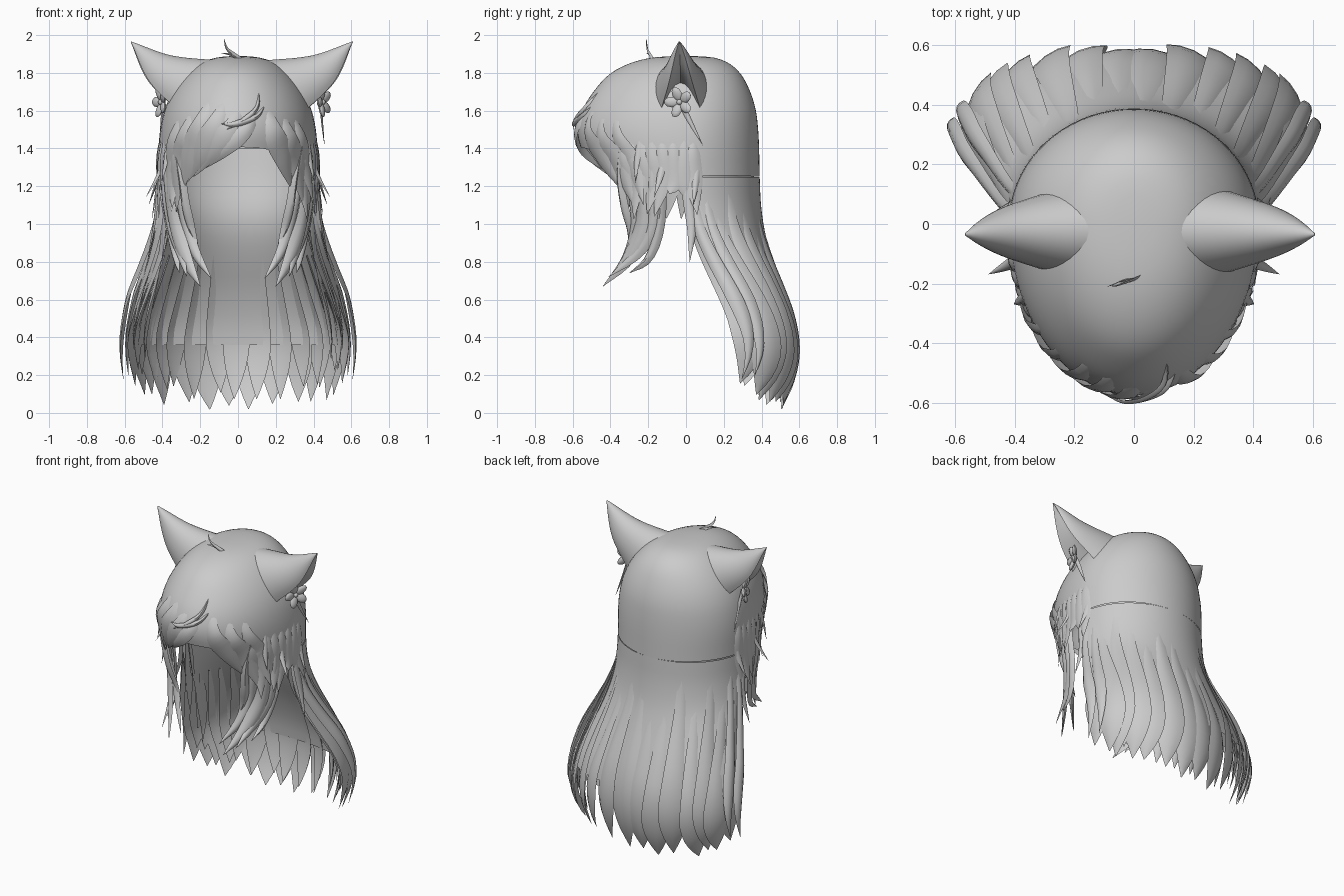
import bpy, bmesh, math, random
from mathutils import Vector

if "Cube" in bpy.data.objects:
    bpy.data.objects.remove(bpy.data.objects["Cube"])

random.seed(4)
grey = bpy.data.materials.new("soft grey")
grey.diffuse_color = (0.6, 0.6, 0.6, 1)
grey.use_nodes = True
grey.node_tree.nodes["Principled BSDF"].inputs["Base Color"].default_value = grey.diffuse_color

# Head outline: height, half width, front depth, back depth
LEVELS = [(1.89, 0, 0, 0), (1.885, .09, .14, .12), (1.86, .18, .27, .21), (1.8, .265, .395, .285),
          (1.7, .345, .49, .34), (1.6, .39, .55, .37), (1.5, .412, .575, .382),
          (1.4, .42, .555, .387), (1.25, .42, .48, .39), (0.9, .43, .42, .40)]
LEVELS = [(-math.sqrt(1.89 - r[0]),) + r[1:] for r in LEVELS]


def table(rows, key):
    """Smooth lookup in rows sorted by descending first value."""
    key = min(max(key, rows[-1][0]), rows[0][0])
    k = next(i for i in range(len(rows) - 1) if key >= rows[i + 1][0])
    a, b = rows[k], rows[k + 1]
    p, q = rows[max(k - 1, 0)], rows[min(k + 2, len(rows) - 1)]
    h = b[0] - a[0]
    f = (key - a[0]) / h
    res = []
    for i in range(1, len(a)):
        m0 = (b[i] - p[i]) / (b[0] - p[0]) * h
        m1 = (q[i] - a[i]) / (q[0] - a[0]) * h
        res.append(a[i] + f * m0 + f * f * (3 * (b[i] - a[i]) - 2 * m0 - m1)
                   + f ** 3 * (2 * (a[i] - b[i]) + m0 + m1))
    return res


def head(deg, z, off=0.0):
    """Point on the head; 0 degrees is the front, +90 is +x."""
    t = math.radians(deg)
    hx, yf, yb = table(LEVELS, -math.sqrt(max(1.89 - z, 0)))
    c = math.cos(t)
    return Vector(((hx + off) * math.sin(t), -c * ((yf if c > 0 else yb) + off), z))


def finish(bm, name, angle=50):
    bmesh.ops.recalc_face_normals(bm, faces=bm.faces)
    me = bpy.data.meshes.new(name)
    bm.to_mesh(me)
    bm.free()
    ob = bpy.data.objects.new(name, me)
    bpy.context.collection.objects.link(ob)
    me.materials.append(grey)
    bpy.ops.object.select_all(action='DESELECT')
    ob.select_set(True)
    bpy.context.view_layer.objects.active = ob
    bpy.ops.object.shade_smooth_by_angle(angle=math.radians(angle))


def bridge(bm, rings, closed=True):
    n = len(rings[0])
    for r, s in zip(rings, rings[1:]):
        for i in range(n if closed else n - 1):
            j = (i + 1) % n
            bm.faces.new((r[i], r[j], s[j], s[i]))


def spline(pts, f):
    """Catmull-Rom point at f in 0..1."""
    n = len(pts) - 1
    k = min(int(f * n), n - 1)
    u = f * n - k
    p1, p2 = pts[k], pts[k + 1]
    p0 = pts[k - 1] if k else p1 * 2 - p2
    p3 = pts[k + 2] if k + 2 <= n else p2 * 2 - p1
    return 0.5 * (p1 * 2 + (p2 - p0) * u + (p0 * 2 - p1 * 5 + p2 * 4 - p3) * u * u
                  + (p1 * 3 - p0 - p2 * 3 + p3) * u ** 3)


def lock(bm, pts, w0, w1, thick=.02, taper=.55, steps=14, centre=(0, 0), blunt=1.6):
    """Tapering lens-shaped hair lock along a path, facing away from the centre."""
    pts = [Vector(p) for p in pts]
    rings = []
    for i in range(steps + 1):
        f = i / steps
        p = spline(pts, f)
        tan = (spline(pts, min(f + .02, 1)) - spline(pts, max(f - .02, 0))).normalized()
        out = Vector((p.x - centre[0], p.y - centre[1], 0)).normalized()
        side = tan.cross(out).normalized()
        out = side.cross(tan)
        k = max(0.0, (f - taper) / (1 - taper))
        w = (w0 + (w1 - w0) * min(f / taper, 1)) * max(.02, 1 - k ** blunt)
        th = thick * max(.05, 1 - k ** 2)
        ring = []
        for a, b in ((-.5, -.25), (-.27, .3), (0, .5), (.27, .3), (.5, -.25), (0, .05)):
            ring.append(bm.verts.new(p + side * (w * a) + out * (th * b)))
        rings.append(ring)
    bridge(bm, rings)
    bm.faces.new(rings[-1])


def head_lock(bm, spec, w0, w1, **kw):
    lock(bm, [head(*s) for s in spec], w0, w1, **kw)


# Scalp cap: longer at the sides, cut high over the face
HEM = [(180, 1.25), (90, 1.25), (75, 1.2), (52, 1.22), (38, 1.29), (28, 1.38), (0, 1.41)]
bm = bmesh.new()
COLS, ROWS = 72, 24
rings = []
for r in range(1, ROWS + 1):
    ring = []
    for c in range(COLS):
        deg = c * 360 / COLS - 180
        hem = table(HEM, abs(deg))[0]
        ring.append(bm.verts.new(head(deg, 1.89 - (1.89 - hem) * (r / ROWS) ** 1.7)))
    rings.append(ring)
bridge(bm, rings)
pole = bm.verts.new((0, 0, 1.89))
for c in range(COLS):
    bm.faces.new((pole, rings[0][c], rings[0][(c + 1) % COLS]))
finish(bm, "scalp_cap")

# Back hair sweeps outward below the neck, then curls in at the tips
SWEEP = [(1.25, 0), (1.1, .04), (.95, .16), (.8, .39), (.65, .66), (.5, .89), (.4, .98),
         (.32, 1), (.2, .93), (.1, .8), (0, .6)]
# Inset of the inner layer, closest to the neck at the nape
INSET = [(1.4, -.012), (1.25, -.03), (1.05, -.075), (.9, -.075), (.6, -.045), (.1, -.03)]


def back(deg, z, off=0.0):
    s = table(SWEEP, z)[0]
    a = math.radians(deg)
    sn, c = math.sin(a), max(math.cos(a), 0)
    x = (.42 + .145 * s + off) * sn
    y = (.39 * (1 - s) + off) * c + s * (.325 + .25 * c ** .85)
    return Vector((x, y, z))


def sheet(name, top, low, off):
    bm = bmesh.new()
    rows = []
    for r in range(21):
        z = top + (low - top) * r / 20
        rows.append([bm.verts.new(back(-90 + 5 * c, z, off(z))) for c in range(37)])
    bridge(bm, rows, closed=False)
    finish(bm, name)


sheet("back_hair_sheet", 1.25, .42, lambda z: 0)
sheet("nape_sheet", 1.4, .36, lambda z: table(INSET, z)[0])


def back_path(deg, tip, off=0.0, drift=0.0, top=1.22, sink=.022):
    pts = []
    for i in range(10):
        f = i / 9
        g = min(1, f * 1.8)
        pts.append(back(deg + drift * f * f, top + (tip - top) * f, off * g - sink * (1 - g)))
    return pts


# Outer locks over the sheet
bm = bmesh.new()
for i in range(14):
    deg = -84.5 + 13 * i
    tip = -.005 + .15 * (abs(deg) / 88) ** 2 + random.uniform(0, .05)
    lock(bm, back_path(deg, tip, random.uniform(-.002, .012), random.uniform(-6, 6),
                       1.25 - random.uniform(0, .3)),
         .08, .185, thick=.028, taper=.72, steps=20, centre=(0, .15), blunt=2)
finish(bm, "back_hair_outer")

# Inner row of locks continuing the nape layer
bm = bmesh.new()
for i in range(15):
    deg = -84 + 12 * i
    tip = .06 + .16 * (abs(deg) / 88) ** 2 + random.uniform(0, .06)
    lock(bm, back_path(deg, tip, -.03, random.uniform(-7, 7), .85, .055),
         .10, .14, thick=.025, taper=.6, steps=14, centre=(0, .15), blunt=2)
finish(bm, "back_hair_inner")

# Loose strands flaring outside the main mass
bm = bmesh.new()
for s in (-1, 1):
    for deg, tip, off, w in ((86, .18, .055, .085), (76, .2, .035, .09), (88, .34, -.01, .07), (84, .28, -.07, .09)):
        lock(bm, back_path(s * deg, tip, off, 4 * s, 1.2), w * .6, w, thick=.025, taper=.6,
             steps=18, centre=(0, .15))
finish(bm, "loose_strands")

# Short layered locks hanging at the sides
bm = bmesh.new()
for s in (-1, 1):
    for i in range(8):
        deg = 50 + 6.5 * i
        tip = 1.02 + random.uniform(0, .14)
        sway = random.uniform(-8, 4)
        head_lock(bm, [(s * deg, 1.66 - random.uniform(0, .2), -.022), (s * deg, 1.38, .001),
                       (s * (deg + sway * .2), 1.22, .005), (s * (deg + sway), tip, random.uniform(0, .03))],
                  .04, .10, thick=.016, taper=.6)
    # flicked strands standing off the sides
    for deg, z, out in ((62, 1.22, .05), (75, 1.14, .09), (98, 1.1, .05)):
        head_lock(bm, [(s * (deg + 4), z + .35, -.02), (s * deg, z + .15, .008), (s * (deg - 3), z, out)],
                  .03, .045, thick=.018, taper=.4)
    # long thin strand in front of the back hair
    lock(bm, [(s * .40, .0, 1.4), (s * .42, .0, 1.2), (s * .44, .03, 1.0), (s * .48, .02, .8)],
         .03, .06, thick=.02, taper=.55)
finish(bm, "side_locks")

# Long face-framing locks
bm = bmesh.new()
for s in (-1, 1):
    for pts, w in (
        (((.36, -.22, 1.45), (.37, -.23, 1.22), (.34, -.23, 1.0), (.28, -.31, .82), (.20, -.44, .67)), .11),
        (((.34, -.29, 1.42), (.32, -.29, 1.2), (.28, -.27, 1.0), (.23, -.31, .85), (.14, -.40, .71)), .08),
        (((.38, -.17, 1.45), (.39, -.18, 1.2), (.36, -.18, 1.0), (.31, -.26, .85), (.27, -.41, .72)), .09),
        (((.33, -.34, 1.42), (.30, -.35, 1.25), (.28, -.33, 1.1), (.25, -.30, .98), (.21, -.30, .88)), .06),
        (((.38, -.14, 1.4), (.40, -.13, 1.2), (.37, -.14, 1.0), (.33, -.20, .82), (.31, -.30, .74)), .06)):
        lock(bm, [(s * x, y, z) for x, y, z in pts], w * .6, w, thick=.035, taper=.6)
finish(bm, "framing_locks")

# Swept fringe: most of it falls to the left from a parting on the right
bm = bmesh.new()
for spec, w in (
    ([(18, 1.68, -.03), (8, 1.52, .006), (-8, 1.41, .01), (-26, 1.29, .0)], .10),
    ([(10, 1.72, -.03), (-2, 1.54, .004), (-16, 1.41, .008), (-34, 1.25, .0)], .12),
    ([(0, 1.75, -.03), (-14, 1.56, .004), (-26, 1.4, .008), (-40, 1.22, .0)], .13),
    ([(-12, 1.78, -.03), (-26, 1.56, .004), (-36, 1.38, .008), (-46, 1.16, .0)], .13),
    ([(-25, 1.74, -.03), (-40, 1.5, .004), (-47, 1.32, .008), (-50, 1.06, .0)], .12),
    ([(-38, 1.72, -.03), (-52, 1.48, .004), (-57, 1.3, .008), (-58, 1.08, .01)], .11),
    ([(24, 1.64, -.02), (14, 1.57, .015), (-2, 1.53, .025), (-12, 1.53, .02)], .035),
    ([(20, 1.72, -.02), (15, 1.62, .012), (4, 1.55, .022), (-8, 1.50, .025)], .03),
    ([(18, 1.72, -.03), (25, 1.52, .006), (33, 1.37, .008), (43, 1.18, .0)], .13),
    ([(27, 1.70, -.03), (38, 1.48, .006), (46, 1.32, .008), (54, 1.08, .01)], .13),
    ([(38, 1.68, -.03), (50, 1.48, .004), (57, 1.32, .008), (62, 1.10, .03)], .11)):
    head_lock(bm, spec, w * .3, w, thick=.018, taper=.55)
finish(bm, "fringe")

# Stray tuft on the crown
bm = bmesh.new()
lock(bm, [(.03, -.17, 1.86), (-.02, -.19, 1.895), (-.06, -.205, 1.93), (-.075, -.21, 1.985)],
     .025, .025, thick=.015, taper=.2, steps=8)
lock(bm, [(.02, -.18, 1.86), (-.03, -.19, 1.895), (-.09, -.21, 1.905)],
     .02, .02, thick=.015, taper=.2, steps=8)
finish(bm, "crown_tuft")


# Cat ears: bent cones hollowed on the outer side
def ear(s):
    bm = bmesh.new()
    path = [Vector((.25, -.03, 1.715)), Vector((.445, -.03, 1.815)), Vector((.587, -.035, 1.965))]
    e1, e2 = Vector((.68, 0, -.73)), Vector((.1, 1, .08))
    rings, n, rim = [], 32, .75
    for i in range(17):
        t = i / 16
        r = max(1 - t, .01)
        ring = []
        for k in range(n):
            a = 2 * math.pi * k / n
            a = a - 2 * math.pi if a > math.pi else a
            c = math.cos(a)
            if abs(a) < rim:
                c = math.cos(rim) - .8 * math.sin(math.pi / 2 * (1 - abs(a) / rim))
            p = spline(path, t) + e1 * (.205 * c * r ** .95) + e2 * (.145 * math.sin(a) * r ** .8)
            ring.append(bm.verts.new((s * p.x + .02, p.y, p.z)))
        rings.append(ring)
    bridge(bm, rings)
    bm.faces.new(rings[-1])
    finish(bm, "ear_right" if s > 0 else "ear_left", 40)


# Five-petal flower clips below the ears
def flower(s):
    bm = bmesh.new()
    mid = Vector((s * .418 + .02, -.03, 1.645))
    nrm = Vector((s * .9, -.4, 0)).normalized()
    u = Vector((0, 0, 1))
    v = nrm.cross(u)

    def blob(c, ax, size):
        made = bmesh.ops.create_uvsphere(bm, u_segments=10, v_segments=6, radius=1)["verts"]
        for q in made:
            q.co = c + sum((a * (q.co[i] * size[i]) for i, a in enumerate(ax)), Vector())

    for k in range(5):
        a = 2 * math.pi * k / 5 + .3
        d = (u * math.cos(a) + v * math.sin(a) + nrm * .3).normalized()
        w = nrm.cross(d).normalized()
        blob(mid + d * .045, (d, w, d.cross(w)), (.042, .028, .014))
    blob(mid + nrm * .01, (u, v, nrm), (.016, .016, .016))
    # hanging strand
    lock(bm, [mid, mid + Vector((s * .005, .05, -.1)), mid + Vector((s * .02, .12, -.23))],
         .03, .03, thick=.015, taper=.3, steps=8)
    finish(bm, "flower_right" if s > 0 else "flower_left")


for s in (-1, 1):
    ear(s)
    flower(s)
